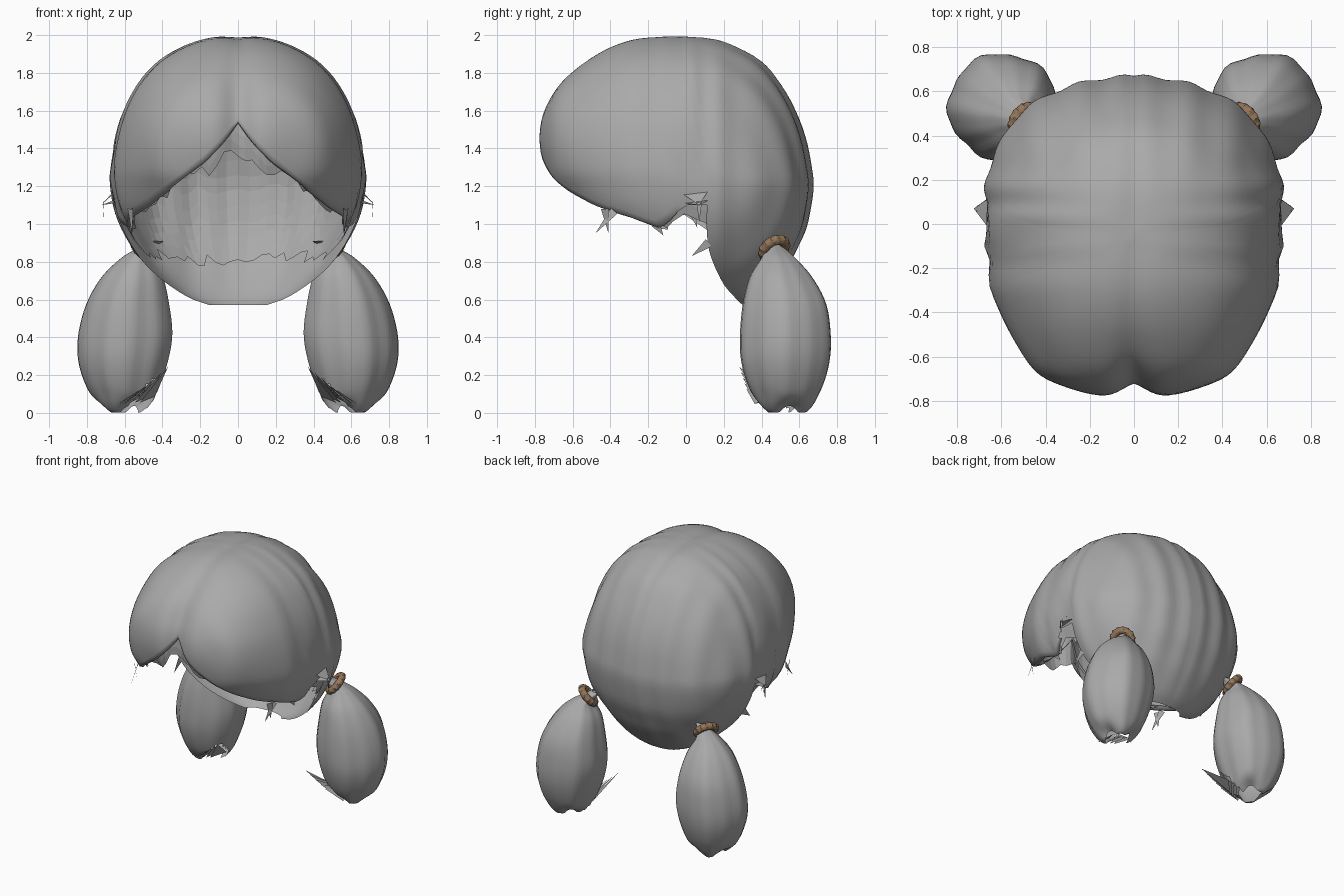
import bpy, bmesh, math, random
from mathutils import Vector

random.seed(4)
cube = bpy.data.objects.get("Cube")
if cube:
    bpy.data.objects.remove(cube, do_unlink=True)


def make_material(name, colour):
    mat = bpy.data.materials.new(name)
    mat.use_nodes = True
    mat.diffuse_color = (*colour, 1)
    bsdf = mat.node_tree.nodes["Principled BSDF"]
    bsdf.inputs["Base Color"].default_value = (*colour, 1)
    bsdf.inputs["Roughness"].default_value = 0.8
    return mat


HAIR = make_material("hair grey", (0.4, 0.4, 0.4))
BAND = make_material("hair band brown", (0.29, 0.18, 0.1))


def finish(bm, name, smooth=True):
    mesh = bpy.data.meshes.new(name)
    bm.to_mesh(mesh)
    bm.free()
    obj = bpy.data.objects.new(name, mesh)
    bpy.context.collection.objects.link(obj)
    mesh.materials.append(HAIR)
    for poly in mesh.polygons:
        poly.use_smooth = smooth


def spline(rows, u):
    """Catmull-Rom blend between table rows at row number u."""
    i = max(0, min(int(u), len(rows) - 2))
    t = u - i
    a, b, c, d = (rows[max(0, min(k, len(rows) - 1))] for k in range(i - 1, i + 3))
    return [q + 0.5 * t * (r - p + t * (2*p - 5*q + 4*r - s + t * (3*(q - r) + s - p)))
            for p, q, r, s in zip(a, b, c, d)]


def lerp_table(table, x):
    for (x0, y0), (x1, y1) in zip(table, table[1:]):
        if x <= x1:
            return y0 + (y1 - y0) * (x - x0) / (x1 - x0)


# Head rings: height, half width, front y, back y, centre y
HEAD = [(2.0, 0, -.05, -.05, -.05), (1.985, .15, -.25, .14, -.04), (1.94, .29, -.4, .27, -.03),
        (1.86, .42, -.54, .4, -.02), (1.75, .52, -.665, .49, 0), (1.6, .6, -.76, .575, .02),
        (1.45, .645, -.785, .63, .04), (1.3, .67, -.76, .66, .08), (1.2, .67, -.71, .67, .11),
        (1.08, .65, -.62, .655, .11), (.97, .61, -.46, .63, .11), (.87, .555, -.2, .585, .12),
        (.78, .48, 0, .54, .15), (.68, .37, .1, .47, .2), (.61, .26, .15, .41, .26),
        (.57, .15, .2, .36, .3)]
LAST = len(HEAD) - 1
EAR = 1.1
# Hem heights against angle from the front, in degrees
FRINGE = [(0, 1.54), (1, 1.49), (4, 1.42), (10, 1.33), (19, 1.25), (29, 1.17), (42, 1.1),
          (50, 1.07), (60, 1.04), (72, .98), (80, 1.03), (85, EAR), (180, EAR)]
LINING = [(0, 1.38), (10, 1.27), (29, 1.17), (50, 1.06), (72, .98), (80, 1.02), (88, 1.04),
          (92, .9), (100, .82), (180, .78)]


def row_at(z):
    lo, hi = 0.0, float(LAST)
    for _ in range(30):
        mid = (lo + hi) / 2
        lo, hi = (mid, hi) if spline(HEAD, mid)[0] > z else (lo, mid)
    return lo


def head_point(deg, u):
    z, w, yf, yb, yc = spline(HEAD, u)
    s, c = math.sin(math.radians(deg)), math.cos(math.radians(deg))
    # The front is squarer than the back
    e, reach = (.74, yc - yf) if c > 0 else (.93, yb - yc)
    x = w * math.copysign(abs(s) ** e, s)
    y = yc - reach * math.copysign(abs(c) ** e, c)
    # Parting notch and combed strands
    if c > 0:
        y += .055 * math.exp(-(x / .08) ** 2) * min(1, (2 - z) * 3)
    wave = abs(x) * math.sin(30 * y + 3 * math.sin(7 * y)) + max(y, 0) * math.sin(32 * abs(x))
    k = 1 + .02 * wave
    z -= .012 * math.exp(-(x / .06) ** 2) * max(0, z - 1.7) / .3
    return Vector((x * k, yc + (y - yc) * k, z + .006 * wave * (z > 1.6)))


def angles(front, back):
    """Signed angles round the head, evenly spread across the fringe."""
    half = [90 * (i / front) ** 1.4 for i in range(front)]
    half += [90 + 90 * i / back for i in range(back + 1)]
    return half + [-a for a in half[-2:0:-1]]


def bridge(bm, p, q):
    for j in range(min(len(p), len(q)) - 1):
        bm.faces.new((p[j], q[j], q[j + 1], p[j + 1]))


# Hair cap: crown down to the fringe and ears, then the open nape behind
bm = bmesh.new()
crown, nape = [], []
for deg in angles(32, 32):
    a = abs(deg)
    hem, ear = row_at(lerp_table(FRINGE, a)), row_at(EAR)
    column = [bm.verts.new(head_point(deg, hem * j / 30)) for j in range(31)]
    if a < 86:
        # Curled-under lip
        tip = column[-1].co
        column.append(bm.verts.new((tip.x * .97, tip.y * .96, tip.z - .006)))
        column.append(bm.verts.new((tip.x * .94, tip.y * .92, tip.z + .015)))
    crown.append(column)
    nape.append([bm.verts.new(head_point(deg, ear + (LAST - ear) * j / 16))
                 for j in range(17)] if a >= 90 else [])
for columns in (crown, nape):
    for i, column in enumerate(columns):
        bridge(bm, column, columns[(i + 1) % len(columns)])
bmesh.ops.remove_doubles(bm, verts=bm.verts, dist=.0004)
finish(bm, "hair_cap")

# Faceted inner lining with a ragged hem
bm = bmesh.new()
columns = []
for deg in angles(22, 20):
    hem = row_at(lerp_table(LINING, abs(deg)) + random.uniform(-.04, .04))
    points = [head_point(deg, hem * (j + 1) / 16) for j in range(16)]
    columns.append([bm.verts.new((p.x * .955, .05 + (p.y - .05) * .94, 1.35 + (p.z - 1.35) * .96))
                    for p in points])
for i, column in enumerate(columns):
    bridge(bm, column, columns[(i + 1) % len(columns)])
bm.faces.new([column[0] for column in columns])
finish(bm, "cap_lining", smooth=False)


def add_spike(bm, base, tip, width):
    """Flat triangular wisp of hair."""
    base, tip = Vector(base), Vector(tip)
    side = (tip - base).cross(Vector((base.x, base.y, 0))).normalized() * width / 2
    bm.faces.new([bm.verts.new(v) for v in (base - side, base + side, tip)])


# Flared tufts above the ears and loose wisps beside them
bm = bmesh.new()
for sign in (1, -1):
    add_spike(bm, (sign * .645, .05, 1.18), (sign * .725, .07, 1.1), .16)
    add_spike(bm, (sign * .65, .06, 1.12), (sign * .725, .07, 1.1), .14)
    add_spike(bm, (sign * .71, .07, 1.12), (sign * .715, .07, 1.01), .03)
    for y, z, dy, dz in ((-.38, 1.07, -.1, -.12), (-.43, 1.08, .02, -.13), (-.16, 1.0, .04, -.06),
                         (.02, 1.1, .04, -.12), (.12, .9, -.09, -.07)):
        add_spike(bm, (sign * .57, y, z), (sign * .56, y + dy, z + dz), .05)
finish(bm, "hem_wisps", smooth=False)

# Pigtail rings: height, centre x, x radius, centre y, y radius
TAIL = [(.91, .435, .04, .43, .045), (.87, .485, .05, .47, .055), (.82, .53, .085, .49, .09),
        (.72, .555, .16, .505, .165), (.58, .578, .215, .525, .22), (.42, .59, .245, .53, .24),
        (.28, .602, .235, .53, .235), (.15, .605, .195, .53, .2), (.06, .6, .145, .53, .15),
        (.01, .6, .075, .53, .09)]


def build_pigtail(sign, side):
    bm = bmesh.new()
    segs, steps = 48, 40
    rings = []
    for j in range(steps + 1):
        z, cx, rx, cy, ry = spline(TAIL, j / steps * (len(TAIL) - 1))
        ring = []
        for i in range(segs):
            t = 2 * math.pi * i / segs
            k = 1 + .03 * math.cos(5 * t + .6) + .015 * math.cos(11 * t)
            # Uneven tip
            dip = max(0, .1 - z) * .3 * math.sin(3 * t + 1)
            ring.append(bm.verts.new((sign * (cx + rx * k * math.cos(t)),
                                      cy + ry * k * math.sin(t), max(.002, z + dip))))
        rings.append(ring)
    for p, q in zip(rings, rings[1:]):
        for i in range(segs):
            n = (i + 1) % segs
            # Ragged opening on the inner front of the tip
            off = abs(360 * (i + .5) / segs - 215)
            if p[0].co.z < .21 - off * .004:
                continue
            corners = (p[i], q[i], q[n], p[n])
            bm.faces.new(corners if sign > 0 else corners[::-1])
    bmesh.ops.delete(bm, geom=[v for v in bm.verts if not v.link_faces], context='VERTS')
    finish(bm, side + "_pigtail")

    # Flared flap of strands at the opening
    bm = bmesh.new()
    for k in range(5):
        add_spike(bm, (sign * (.48 + .03 * k), .45 - .01 * k, .07),
                  (sign * (.37 + .035 * k), .28 + .01 * k, .245 - .03 * k), .12)
    finish(bm, side + "_pigtail_ends", smooth=False)

    # Twisted band
    axis = Vector((sign * .62, .42, -.66))
    bpy.ops.mesh.primitive_torus_add(
        major_radius=.064, minor_radius=.026, major_segments=48, minor_segments=12,
        location=(sign * .495, .467, .868), rotation=axis.to_track_quat('Z', 'Y').to_euler())
    band = bpy.context.object
    band.name = side + "_hair_band"
    for v in band.data.vertices:
        t = math.atan2(v.co.y, v.co.x)
        k = 1 + .04 * math.cos(14 * t + 50 * v.co.z)
        v.co.x *= k
        v.co.y *= k
    band.data.materials.append(BAND)
    bpy.ops.object.shade_smooth_by_angle()


build_pigtail(1, "left")
build_pigtail(-1, "right")
